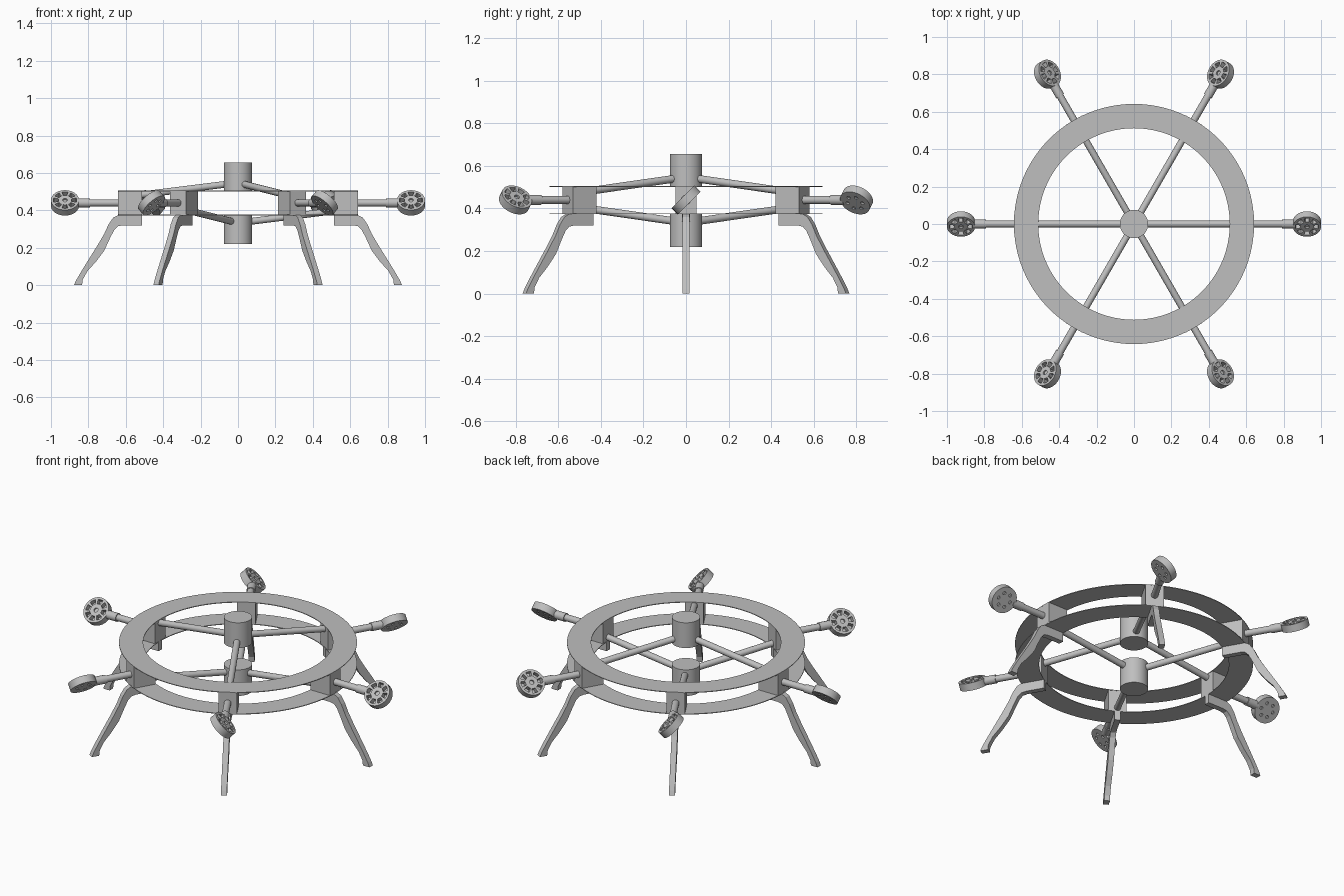
import bpy, bmesh
from math import radians, cos, sin, pi
from mathutils import Matrix, Vector

old = bpy.data.objects.get("Cube")
if old:
    bpy.data.objects.remove(old, do_unlink=True)

grey = bpy.data.materials.new("light_grey")
grey.use_nodes = True
colour = (0.52, 0.52, 0.52, 1)
grey.diffuse_color = colour
grey.node_tree.nodes["Principled BSDF"].inputs["Base Color"].default_value = colour

MID = 0.44          # height of the frame's middle plane
INNER, OUTER = 0.512, 0.642


def finish(bm, name, smooth=False):
    """Turn a bmesh into a mesh with the shared material."""
    bmesh.ops.recalc_face_normals(bm, faces=bm.faces)
    mesh = bpy.data.meshes.new(name)
    bm.to_mesh(mesh)
    bm.free()
    mesh.materials.append(grey)
    if smooth:
        mesh.shade_smooth()
        mesh.set_sharp_from_angle(angle=radians(35))
    return mesh


def place(mesh, name, matrix=Matrix()):
    ob = bpy.data.objects.new(name, mesh)
    ob.matrix_world = matrix
    bpy.context.collection.objects.link(ob)
    return ob


def rod(name, a, b, r, sides=24):
    """Cylinder between two points."""
    a, b = Vector(a), Vector(b)
    d = b - a
    m = Matrix.Translation((a + b) / 2) @ d.to_track_quat('Z', 'Y').to_matrix().to_4x4()
    bm = bmesh.new()
    bmesh.ops.create_cone(bm, cap_ends=True, segments=sides, radius1=r, radius2=r,
                          depth=d.length, matrix=m)
    return finish(bm, name, True)


def prism(bm, points, offset):
    """Extrude a closed outline along an offset vector."""
    face = bm.faces.new([bm.verts.new(p) for p in points])
    ext = bmesh.ops.extrude_face_region(bm, geom=[face])
    bmesh.ops.translate(bm, vec=offset,
                        verts=[v for v in ext["geom"] if isinstance(v, bmesh.types.BMVert)])


def ring_mesh(name, thick=0.004, n=96):
    """Flat annular plate."""
    bm = bmesh.new()
    h = thick / 2
    loop = [bm.verts.new((r, 0, z)) for r, z in
            ((INNER, -h), (OUTER, -h), (OUTER, h), (INNER, h))]
    edges = [bm.edges.new((loop[i], loop[(i + 1) % 4])) for i in range(4)]
    bmesh.ops.spin(bm, geom=loop + edges, cent=(0, 0, 0), axis=(0, 0, 1),
                   angle=2 * pi, steps=n, use_merge=True)
    bmesh.ops.remove_doubles(bm, verts=bm.verts, dist=1e-5)
    return finish(bm, name, True)


def motor_mesh():
    """Disc motor: spoked front with pockets, small holes in the back."""
    body = place(rod("motor", (0, 0, -0.021), (0, 0, 0.021), 0.075, 40), "motor_body")
    bm = bmesh.new()
    for i in range(8):
        mid = i * pi / 4
        arc = [mid + radians(k) for k in (-15, -5, 5, 15)]
        outline = [(0.062 * cos(t), 0.062 * sin(t), -0.008) for t in arc]
        outline += [(0.036 * cos(t), 0.036 * sin(t), -0.008) for t in reversed(arc)]
        prism(bm, outline, (0, 0, 0.05))
    holes = [(0, 0, 0.021, 0.013)]
    holes += [(0.04 * cos(i * pi / 3), 0.04 * sin(i * pi / 3), -0.023, 0.009)
              for i in range(6)]
    for x, y, z, r in holes:
        bmesh.ops.create_cone(bm, cap_ends=True, segments=12, radius1=r, radius2=r,
                              depth=0.02, matrix=Matrix.Translation((x, y, z)))
    cutter = place(finish(bm, "cutter"), "motor_cutter")
    cutter.hide_render = True
    mod = body.modifiers.new("pockets", 'BOOLEAN')
    mod.operation, mod.solver, mod.object = 'DIFFERENCE', 'EXACT', cutter
    bpy.context.view_layer.update()
    deps = bpy.context.evaluated_depsgraph_get()
    mesh = bpy.data.meshes.new_from_object(body.evaluated_get(deps))
    for ob in (body, cutter):
        bpy.data.objects.remove(ob, do_unlink=True)
    mesh.shade_smooth()
    mesh.set_sharp_from_angle(angle=radians(35))
    return mesh


def box_mesh():
    """Block joining the two rings."""
    bm = bmesh.new()
    size = Matrix.Diagonal((OUTER - INNER - 0.002, 0.1, 0.126, 1))
    bmesh.ops.create_cube(bm, size=1,
                          matrix=Matrix.Translation(((INNER + OUTER) / 2, 0, MID)) @ size)
    return finish(bm, "block")


def leg_mesh():
    """Curved leg cut from a flat bar, with a mounting shelf."""
    outline = [(0.512, 0.375), (0.64, 0.375), (0.668, 0.36), (0.692, 0.325),
               (0.715, 0.275), (0.75, 0.215), (0.80, 0.135), (0.84, 0.07),
               (0.866, 0.025), (0.877, 0), (0.834, 0), (0.83, 0.03),
               (0.805, 0.075), (0.76, 0.125), (0.715, 0.185), (0.685, 0.25),
               (0.662, 0.295), (0.642, 0.315), (0.615, 0.32), (0.512, 0.32)]
    bm = bmesh.new()
    prism(bm, [(x, -0.016, z) for x, z in outline], (0, 0.032, 0))
    return finish(bm, "leg")


# Central hubs and the two rings
place(rod("hub", (0, 0, 0.505), (0, 0, 0.655), 0.076, 48), "upper_hub")
place(rod("hub", (0, 0, 0.22), (0, 0, 0.375), 0.076, 48), "lower_hub")
ring = ring_mesh("ring")
place(ring, "upper_ring", Matrix.Translation((0, 0, 0.503)))
place(ring, "lower_ring", Matrix.Translation((0, 0, 0.375)))

# Shared meshes for the six arms
block, leg, motor = box_mesh(), leg_mesh(), motor_mesh()
arm = rod("arm", (0.63, 0, MID), (0.86, 0, MID), 0.019)
sleeve = rod("sleeve", (0.79, 0, MID), (0.862, 0, MID), 0.024)
struts = [rod("strut", (0.06, 0, MID + s * 0.1), (0.525, 0, MID + s * 0.042), 0.018)
          for s in (-1, 1)]

# Struts alternate between hubs, motors alternate their tilt
for i in range(6):
    turn = Matrix.Rotation(i * pi / 3, 4, 'Z')
    odd = i % 2
    for mesh, name in ((block, "block"), (leg, "leg"), (arm, "arm"),
                       (sleeve, "sleeve"), (struts[odd], "strut")):
        place(mesh, f"{name}_{i + 1}", turn)
    tilt = Matrix.Rotation(radians(-45 if odd else 45), 4, 'X')
    place(motor, f"motor_{i + 1}", turn @ Matrix.Translation((0.925, 0, MID)) @ tilt)
